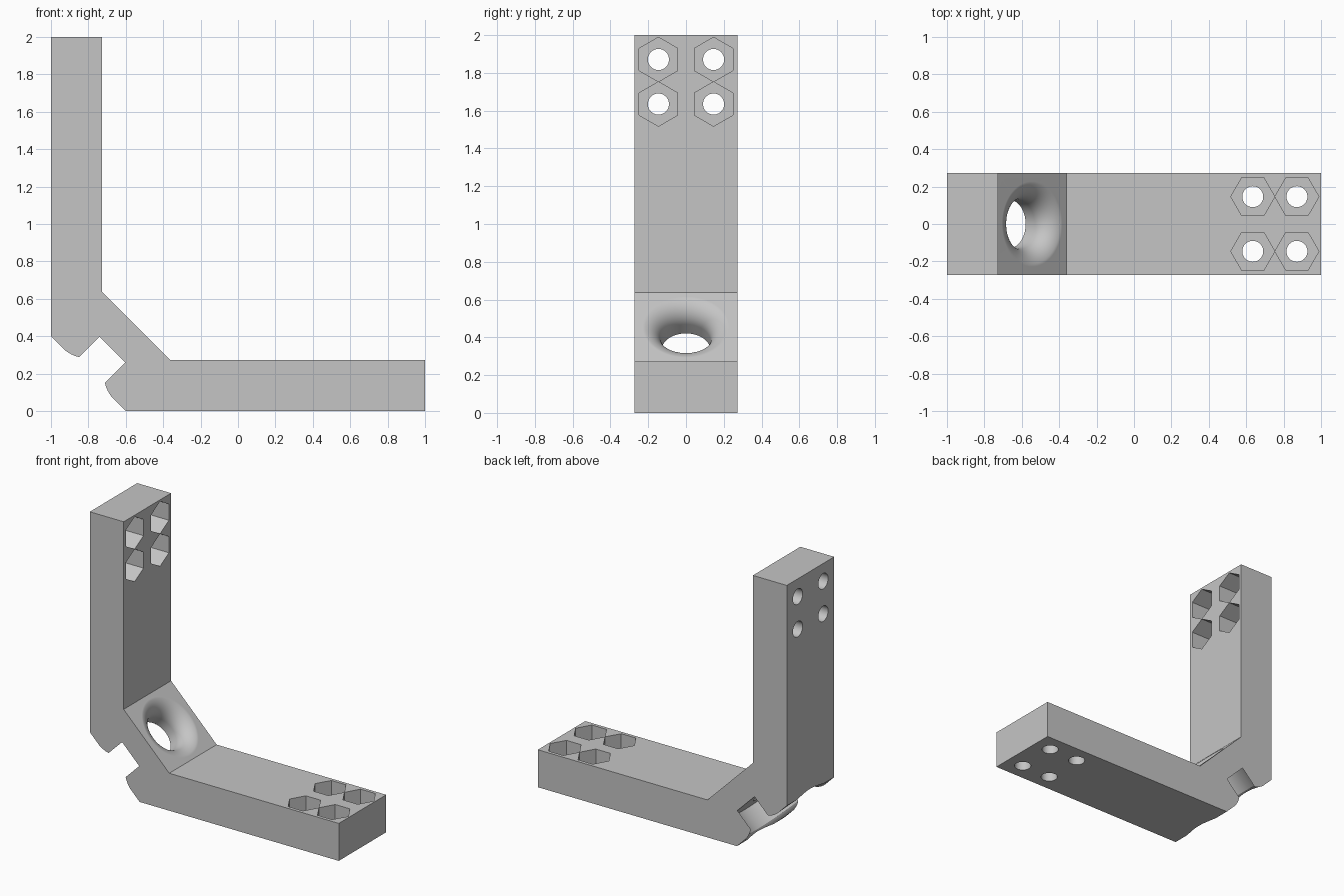
import bpy, bmesh
from math import sin, cos, pi, sqrt
from mathutils import Matrix, Vector

cube = bpy.data.objects.get("Cube")
if cube:
    bpy.data.objects.remove(cube, do_unlink=True)

HALF_WIDTH = 0.272
THICK = 0.272
CORNER = Matrix.Translation((-1, 0, 0))

grey = bpy.data.materials.new("plain_grey")
grey.use_nodes = True
colour = (0.56, 0.56, 0.56, 1)
grey.diffuse_color = colour
grey.node_tree.nodes["Principled BSDF"].inputs["Base Color"].default_value = colour


def finish(bm, name):
    bmesh.ops.recalc_face_normals(bm, faces=bm.faces)
    mesh = bpy.data.meshes.new(name)
    bm.to_mesh(mesh)
    bm.free()
    mesh.materials.append(grey)
    obj = bpy.data.objects.new(name, mesh)
    bpy.context.collection.objects.link(obj)
    return obj


def lathe(bm, profile, sides, matrix):
    """Closed solid turned about local z from (radius, height) points."""
    rings = []
    for r, h in profile:
        rings.append([bm.verts.new(matrix @ Vector((r * cos(2 * pi * i / sides),
                                                    r * sin(2 * pi * i / sides), h)))
                      for i in range(sides)])
    for a, b in zip(rings, rings[1:]):
        for i in range(sides):
            j = (i + 1) % sides
            bm.faces.new((a[i], a[j], b[j], b[i]))
    bm.faces.new(rings[0])
    bm.faces.new(rings[-1])


# L-shaped bracket body with both corner bevels
outline = [(-1, 2), (-1, 0.4), (-0.6, 0), (1, 0), (1, THICK),
           (-0.362, THICK), (THICK - 1, 0.638), (THICK - 1, 2)]
bm = bmesh.new()
face = bm.faces.new([bm.verts.new((x, -HALF_WIDTH, z)) for x, z in outline])
ext = bmesh.ops.extrude_face_region(bm, geom=[face])
bmesh.ops.translate(bm, vec=(0, 2 * HALF_WIDTH, 0),
                    verts=[v for v in ext["geom"] if isinstance(v, bmesh.types.BMVert)])
bracket = finish(bm, "corner_bracket")

# Diagonal bore: rounded mouth, wide recess, narrow hole, flared exit
OUTER, FLOOR, INNER = 0.283, 0.464, 0.6435
RECESS, HOLE, LIP, FLARE = 0.289, 0.131, 0.05, 0.113
lip_reach = 0.045
profile = [(RECESS + lip_reach, 0.05)]
for i in range(7):
    d = lip_reach * i / 6
    profile.append((RECESS + lip_reach - d, OUTER - 0.001 + LIP - sqrt(LIP**2 - d**2)))
profile += [(RECESS, FLOOR), (HOLE, FLOOR)]
for i in range(13):
    a = pi / 2 * i / 12
    profile.append((HOLE + FLARE * (1 - cos(a)), INNER + 0.001 - FLARE * (1 - sin(a))))
profile.append((HOLE + FLARE, 0.9))
bm = bmesh.new()
lathe(bm, profile, 96, CORNER @ Matrix.Rotation(pi / 4, 4, "Y"))
bore = finish(bm, "bore_cutter")

# Nut pockets and bolt holes, repeated on both arms by a half turn about the diagonal
flip = Matrix.Rotation(pi, 4, Vector((1, 0, 1)).normalized())
pockets, holes = bmesh.new(), bmesh.new()
for arm in (Matrix.Identity(4), flip):
    for x in (1.635, 1.871):
        for y in (-0.146, 0.146):
            place = CORNER @ arm @ Matrix.Translation((x, y, 0))
            lathe(pockets, [(0.1175, THICK - 0.16), (0.1175, 0.4)], 6, place)
            lathe(holes, [(0.056, -0.1), (0.056, 0.35)], 40, place)
cutters = [bore, finish(pockets, "nut_pocket_cutter"), finish(holes, "bolt_hole_cutter")]

# Cut everything out of the body
bpy.ops.object.select_all(action="DESELECT")
bpy.context.view_layer.objects.active = bracket
bracket.select_set(True)
for cutter in cutters:
    mod = bracket.modifiers.new(cutter.name, "BOOLEAN")
    mod.operation = "DIFFERENCE"
    mod.solver = "EXACT"
    mod.object = cutter
    bpy.ops.object.modifier_apply(modifier=mod.name)
    bpy.data.objects.remove(cutter, do_unlink=True)

# Smooth the bore while keeping the flat faces crisp
bpy.ops.object.shade_smooth_by_angle(angle=pi / 8)
weighted = bracket.modifiers.new("flat_face_normals", "WEIGHTED_NORMAL")
weighted.keep_sharp = True
